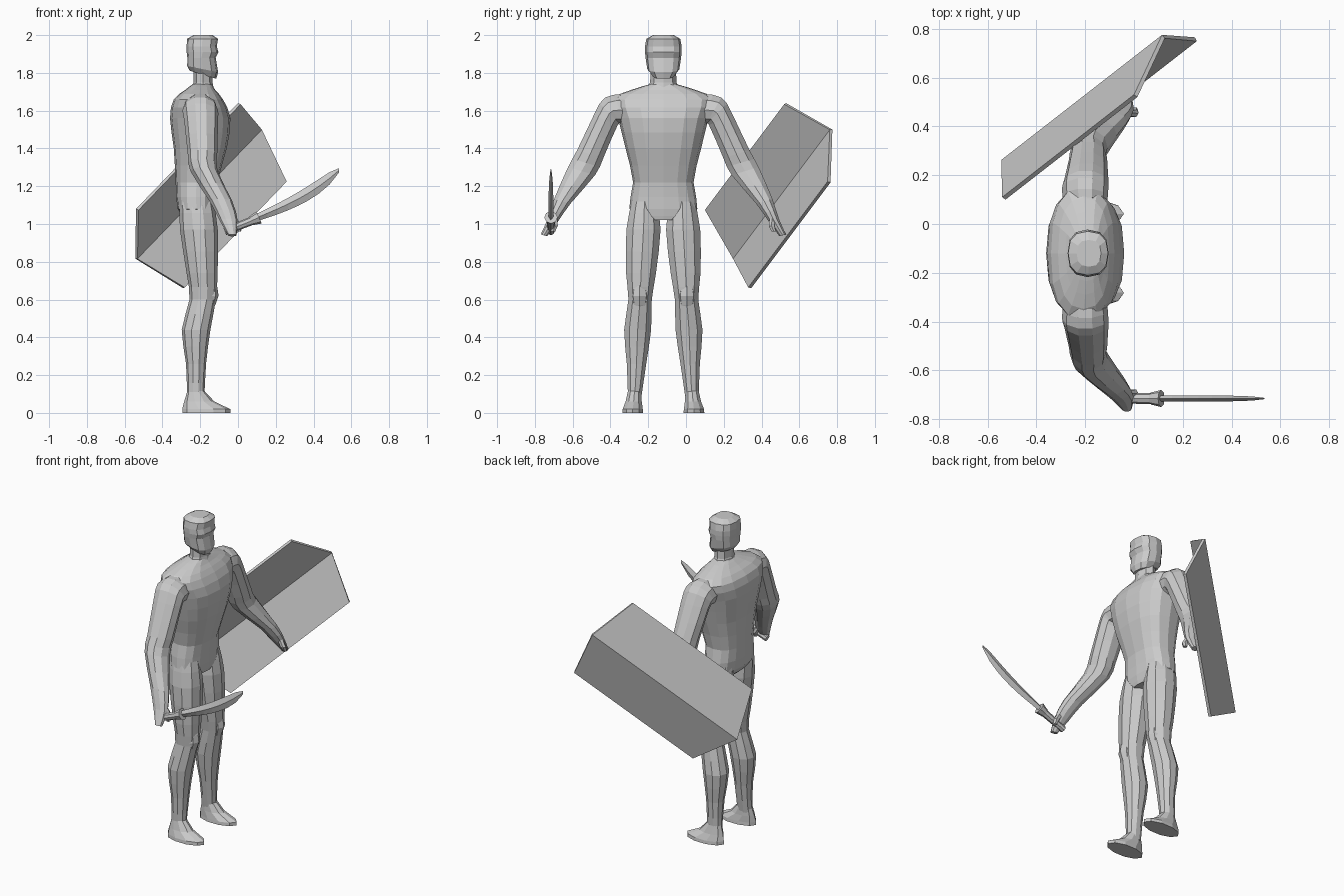
import bpy, bmesh, math
from mathutils import Matrix, Vector

cube = bpy.data.objects.get("Cube")
if cube:
    bpy.data.objects.remove(cube, do_unlink=True)

grey = bpy.data.materials.new("plain grey")
grey.use_nodes = True
grey.diffuse_color = (.6, .6, .6, 1)
grey.node_tree.nodes["Principled BSDF"].inputs["Base Color"].default_value = grey.diffuse_color

MIDLINE = -.12  # the figure looks along +x, so its sides lie along y


def finish(name, bm):
    mesh = bpy.data.meshes.new(name)
    bm.to_mesh(mesh)
    bm.free()
    mesh.materials.append(grey)
    obj = bpy.data.objects.new(name, mesh)
    bpy.context.collection.objects.link(obj)
    return obj


def skin(name, sections):
    """Bridge successive point loops and cap both ends."""
    bm = bmesh.new()
    loops = [[bm.verts.new(point) for point in section] for section in sections]
    for lower, upper in zip(loops, loops[1:]):
        for i in range(len(lower)):
            bm.faces.new((lower[i - 1], lower[i], upper[i], upper[i - 1]))
    bm.faces.new(loops[0])
    bm.faces.new(loops[-1])
    bmesh.ops.recalc_face_normals(bm, faces=bm.faces)
    return finish(name, bm)


def ring(z, x, deep, wide, out=0, tilt=0, nod=0):
    """Half depth and half width of a section, set out from the midline."""
    return Vector((z, x, deep, wide, out, tilt, nod))


def refine(rings):
    """Add a smoothly interpolated section between each pair."""
    result = [rings[0]]
    padded = [rings[0], *rings, rings[-1]]
    for before, start, end, after in zip(padded, padded[1:], padded[2:], padded[3:]):
        result += [(start + end) * .5 + (start + end - before - after) / 16, end]
    return result


def loft(name, rings, side=1, sides=10, power=1):
    sections = []
    for z, x, deep, wide, out, tilt, nod in rings:
        section = []
        for k in range(sides):
            angle = math.tau * k / sides
            c, s = math.cos(angle), math.sin(angle)
            dx = math.copysign(abs(c) ** power, c) * deep
            dy = math.copysign(abs(s) ** power, s) * wide
            section.append((x + dx, MIDLINE + side * (out + dy), z + tilt * dy + nod * dx))
        sections.append(section)
    return skin(name, sections)


def rod(name, start, end, radius_start, radius_end):
    start, end = Vector(start), Vector(end)
    axis = end - start
    turn = axis.to_track_quat('Z', 'Y').to_matrix().to_4x4()
    bm = bmesh.new()
    bmesh.ops.create_cone(bm, cap_ends=True, segments=8, radius1=radius_start,
                          radius2=radius_end, depth=axis.length,
                          matrix=Matrix.Translation((start + end) / 2) @ turn)
    return finish(name, bm)


# Trunk: crotch, hips, waist, ribs, chest, shoulders, neck base
loft("torso", refine([
    ring(z=1.02, x=-.2, deep=.07, wide=.08),
    ring(z=1.08, x=-.22, deep=.1, wide=.18),
    ring(z=1.22, x=-.22, deep=.11, wide=.16),
    ring(z=1.4, x=-.2, deep=.14, wide=.2),
    ring(z=1.56, x=-.2, deep=.16, wide=.24),
    ring(z=1.66, x=-.21, deep=.13, wide=.27),
    ring(z=1.71, x=-.2, deep=.08, wide=.17),
    ring(z=1.74, x=-.19, deep=.05, wide=.07),
]), sides=16, power=.8)

# Neck and head, with the jaw sloping down to the chin
loft("neck", [
    ring(z=1.68, x=-.19, deep=.07, wide=.1),
    ring(z=1.75, x=-.185, deep=.05, wide=.07),
    ring(z=1.85, x=-.185, deep=.05, wide=.065),
], sides=8)
loft("head", [
    ring(z=1.79, x=-.185, deep=.07, wide=.06, nod=-.3),
    ring(z=1.82, x=-.187, deep=.082, wide=.085, nod=-.2),
    ring(z=1.88, x=-.193, deep=.075, wide=.094),
    ring(z=1.91, x=-.188, deep=.084, wide=.097),
    ring(z=1.94, x=-.192, deep=.08, wide=.097),
    ring(z=1.98, x=-.188, deep=.082, wide=.09),
    ring(z=2, x=-.185, deep=.05, wide=.055),
], sides=12, power=.8)

# Legs run from hip to ankle
leg = refine([
    ring(z=1.12, x=-.22, deep=.09, wide=.07, out=.1),
    ring(z=.97, x=-.207, deep=.1, wide=.095, out=.105),
    ring(z=.74, x=-.19, deep=.082, wide=.083, out=.118),
    ring(z=.6, x=-.187, deep=.07, wide=.065, out=.123),
    ring(z=.44, x=-.222, deep=.076, wide=.075, out=.136),
    ring(z=.26, x=-.222, deep=.053, wide=.054, out=.142),
    ring(z=.08, x=-.224, deep=.046, wide=.037, out=.152),
])
foot = [
    ring(z=.12, x=-.224, deep=.043, wide=.036, out=.152),
    ring(z=.06, x=-.205, deep=.08, wide=.045, out=.157),
    ring(z=.02, x=-.168, deep=.127, wide=.056, out=.162),
    ring(z=0, x=-.168, deep=.127, wide=.058, out=.162),
]
knee = refine([
    ring(z=.53, x=-.17, deep=.03, wide=.03, out=.125),
    ring(z=.62, x=-.155, deep=.052, wide=.05, out=.125),
    ring(z=.7, x=-.16, deep=.04, wide=.03, out=.125),
])

# Arms start as steep sections inside the shoulder and end at the fingers
arm = refine([
    ring(z=1.6, x=-.2, deep=.09, wide=.03, out=.2, tilt=3),
    ring(z=1.6, x=-.2, deep=.095, wide=.043, out=.267, tilt=1.7),
    ring(z=1.55, x=-.195, deep=.09, wide=.067, out=.305, tilt=.4),
    ring(z=1.37, x=-.188, deep=.078, wide=.073, out=.387, tilt=.3),
    ring(z=1.28, x=-.18, deep=.072, wide=.075, out=.433, tilt=.3),
    ring(z=1.12, x=-.09, deep=.06, wide=.045, out=.535, tilt=.3),
    ring(z=1.02, x=-.05, deep=.048, wide=.028, out=.585, tilt=.3),
    ring(z=.94, x=-.03, deep=.022, wide=.018, out=.632, tilt=.3),
])
thumb = [
    ring(z=1.03, x=-.025, deep=.02, wide=.015, out=.575),
    ring(z=.99, x=0, deep=.018, wide=.017, out=.573),
    ring(z=.96, x=.005, deep=.012, wide=.014, out=.585),
]
for side, label in ((1, "left"), (-1, "right")):
    loft(label + "_leg", leg, side)
    loft(label + "_foot", foot, side)
    loft(label + "_kneecap", knee, side, sides=8)
    loft(label + "_arm", arm, side)
    loft(label + "_thumb", thumb, side, sides=6)

# Sword: a curved blade that swells before its point, with grip and guard
SWORD_Y = -.715
blade = []
steps = 8
for i in range(steps + 1):
    t = min(i / steps, .99)
    x = .1 + .44 * t
    z = 1.034 + .18 * t + .075 * t ** 3
    taper = math.sqrt(1 - t ** 4)
    half, thick = (.02 + .035 * t) * taper, .013 * taper
    blade.append([(x, SWORD_Y, z - half), (x, SWORD_Y + thick, z),
                  (x, SWORD_Y, z + half), (x, SWORD_Y - thick, z)])
skin("blade", blade)
rod("grip", (-.07, SWORD_Y, .96), (.08, SWORD_Y, 1.02), .02, .023)
rod("guard", (.07, SWORD_Y, 1.017), (.112, SWORD_Y, 1.035), .025, .035)

# Shield: two panels folded along a ridge that runs past both ends
run = Vector((-.54, -.42, -.56))
bm = bmesh.new()
near, far = [], []
for corner, reach in (((0, .53, 1.64), 1), ((.115, .775, 1.5), 1.22), ((.25, .765, 1.22), 1)):
    near.append(bm.verts.new(corner))
    far.append(bm.verts.new(Vector(corner) + run * reach))
for i in range(2):
    bm.faces.new((near[i], near[i + 1], far[i + 1], far[i]))
shell = finish("shield", bm).modifiers.new("thickness", 'SOLIDIFY')
shell.thickness = .018
shell.offset = -1
